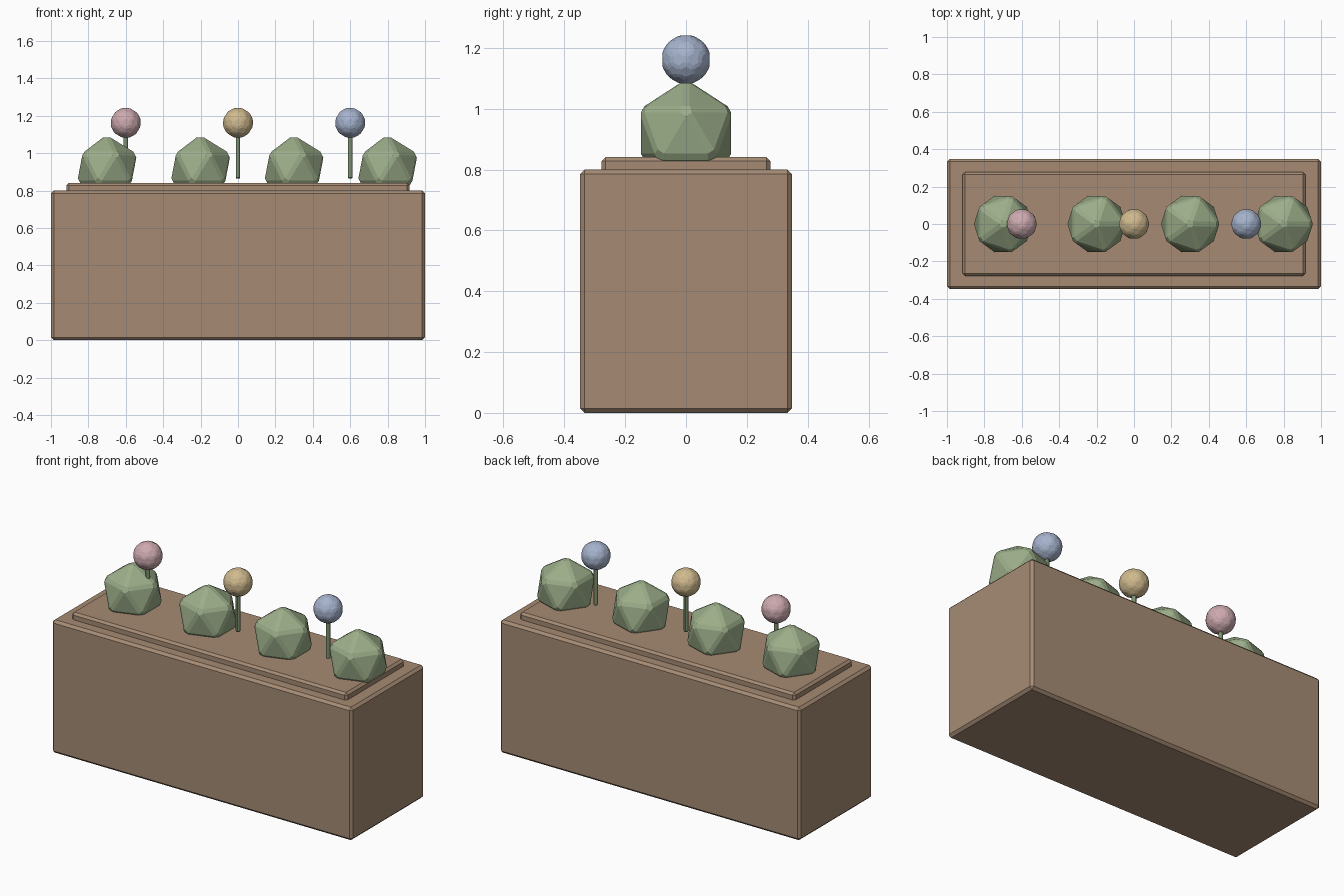
import bpy
import bmesh
from mathutils import Matrix

old = bpy.data.objects.get("Cube")
if old:
    bpy.data.objects.remove(old, do_unlink=True)


def material(name, rgb):
    mat = bpy.data.materials.new(name)
    mat.use_nodes = True
    colour = (*rgb, 1.0)
    mat.diffuse_color = colour
    mat.node_tree.nodes["Principled BSDF"].inputs["Base Color"].default_value = colour
    return mat


def finish(name, bm, mat, location, bevel):
    """Turn a bmesh into a flat-shaded object with chamfered edges."""
    mesh = bpy.data.meshes.new(name)
    bm.to_mesh(mesh)
    bm.free()
    mesh.materials.append(mat)
    obj = bpy.data.objects.new(name, mesh)
    obj.location = location
    bpy.context.collection.objects.link(obj)
    mod = obj.modifiers.new("chamfer", 'BEVEL')
    mod.width = bevel
    mod.segments = 1
    mod.limit_method = 'NONE'
    return obj


def block(name, mat, size, bottom, bevel):
    bm = bmesh.new()
    bmesh.ops.create_cube(bm, size=1, matrix=Matrix.Diagonal((*size, 1)))
    return finish(name, bm, mat, (0, 0, bottom + size[2] / 2), bevel)


def ball(name, mat, radius, subdivisions, location, bevel):
    bm = bmesh.new()
    bmesh.ops.create_icosphere(bm, subdivisions=subdivisions, radius=radius)
    return finish(name, bm, mat, location, bevel)


def rod(name, mat, radius, bottom, top, x):
    bm = bmesh.new()
    bmesh.ops.create_cone(bm, cap_ends=True, segments=8, radius1=radius,
                          radius2=radius, depth=top - bottom)
    return finish(name, bm, mat, (x, 0, (bottom + top) / 2), 0.004)


brown = material("warm brown", (0.38, 0.26, 0.175))
green = material("leaf green", (0.33, 0.42, 0.25))
stem_green = material("stem green", (0.22, 0.29, 0.17))
petals = {
    "pink": material("soft pink", (0.61, 0.40, 0.43)),
    "yellow": material("soft yellow", (0.63, 0.49, 0.27)),
    "blue": material("soft blue", (0.38, 0.45, 0.61)),
}

# Planter box and the raised soil slab
block("planter_box", brown, (2.0, 0.696, 0.8), 0, 0.015)
block("soil_slab", brown, (1.834, 0.554, 0.08), 0.761, 0.013)

# Row of faceted bushes
for i in range(4):
    ball(f"bush_{i + 1}", green, 0.18, 1, (-0.7 + 0.5 * i, 0, 0.92), 0.013)

# Flowers on thin stems
for i, (shade, mat) in enumerate(petals.items()):
    x = 0.6 * (i - 1)
    rod(f"{shade}_flower_stem", stem_green, 0.0135, 0.865, 1.12, x)
    ball(f"{shade}_flower_head", mat, 0.085, 2, (x, 0, 1.162), 0.01)
